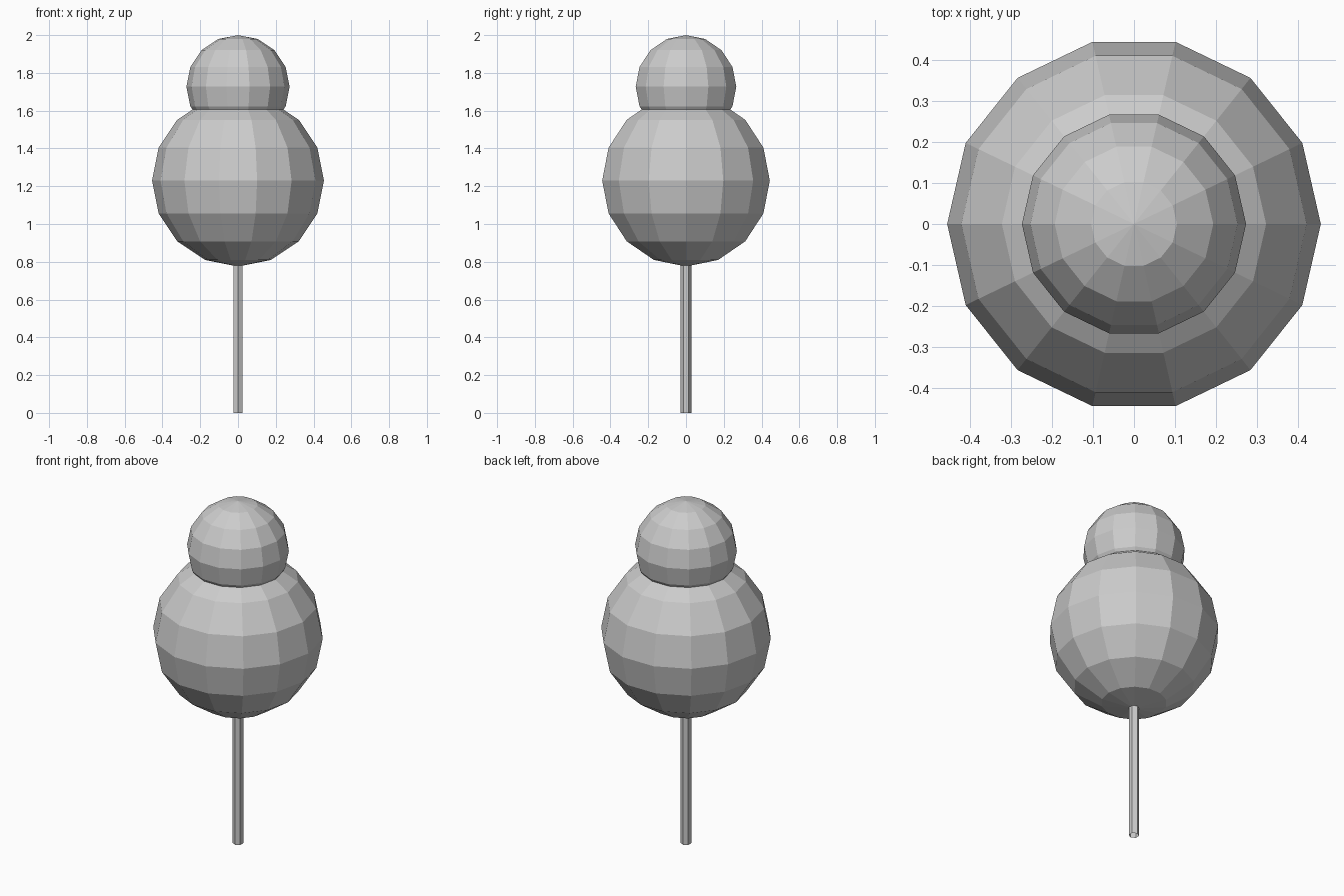
import bpy
from math import radians

if "Cube" in bpy.data.objects:
    bpy.data.objects.remove(bpy.data.objects["Cube"], do_unlink=True)

grey = bpy.data.materials.new("plain_grey")
grey.use_nodes = True
colour = (0.6, 0.6, 0.6, 1)
grey.diffuse_color = colour
grey.node_tree.nodes["Principled BSDF"].inputs["Base Color"].default_value = colour


def finish(name):
    obj = bpy.context.object
    obj.name = name
    obj.data.materials.append(grey)
    bpy.ops.object.shade_flat()


def foliage_ball(name, radius, height):
    # Faceted ball, turned so that corners lie on the x axis
    bpy.ops.mesh.primitive_uv_sphere_add(
        segments=14, ring_count=8, radius=radius,
        location=(0, 0, height), rotation=(0, 0, radians(90)))
    finish(name)


# Two stacked balls of foliage
foliage_ball("lower_foliage", 0.455, 1.23)
foliage_ball("upper_foliage", 0.273, 1.727)

# Thin six-sided trunk, open at the ends, reaching into the lower ball
bpy.ops.mesh.primitive_cylinder_add(
    vertices=6, radius=0.028, depth=0.9, end_fill_type='NOTHING',
    location=(0, 0, 0.45))
finish("trunk")
